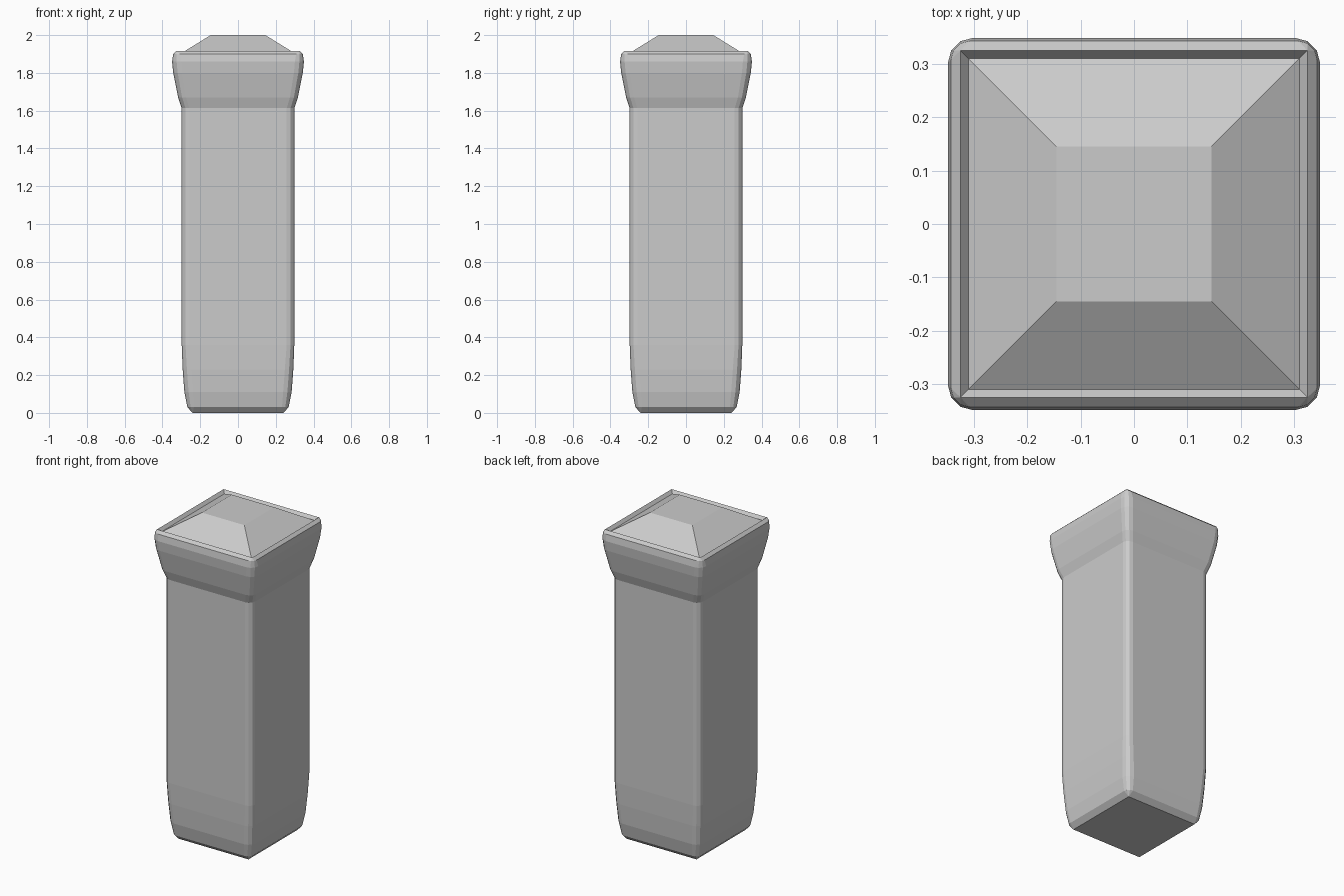
import bpy, bmesh, math

if "Cube" in bpy.data.objects:
    bpy.data.objects.remove(bpy.data.objects["Cube"])

SEGMENTS = 3  # facets per rounded corner


def rounded_square(bm, half, radius, z):
    """Ring of vertices for a square with rounded corners."""
    ring = []
    c = half - radius
    for k in range(4):
        sx, sy = [(1, 1), (-1, 1), (-1, -1), (1, -1)][k]
        for i in range(SEGMENTS + 1):
            a = math.pi / 2 * (k + i / SEGMENTS)
            ring.append(bm.verts.new((sx * c + radius * math.cos(a),
                                      sy * c + radius * math.sin(a), z)))
    return ring


def loft(name, profile):
    """Skin a stack of rounded squares (half width, corner radius, height)."""
    bm = bmesh.new()
    rings = [rounded_square(bm, *p) for p in profile]
    n = len(rings[0])
    for low, high in zip(rings, rings[1:]):
        for i in range(n):
            j = (i + 1) % n
            bm.faces.new((low[i], low[j], high[j], high[i]))
    bm.faces.new(rings[0][::-1])
    bm.faces.new(rings[-1])
    bmesh.ops.remove_doubles(bm, verts=bm.verts, dist=0.0005)
    bmesh.ops.recalc_face_normals(bm, faces=bm.faces)
    mesh = bpy.data.meshes.new(name)
    bm.to_mesh(mesh)
    bm.free()
    obj = bpy.data.objects.new(name, mesh)
    bpy.context.collection.objects.link(obj)
    return obj


loft("post", [
    # tapered foot
    (0.24, 0.0, 0.0),
    (0.268, 0.035, 0.03),
    (0.284, 0.045, 0.11),
    (0.293, 0.045, 0.23),
    (0.298, 0.04, 0.36),
    # straight shaft, then flared head
    (0.298, 0.04, 1.613),
    (0.317, 0.042, 1.67),
    (0.343, 0.047, 1.80),
    (0.349, 0.048, 1.86),
    (0.343, 0.035, 1.90),
    # rim, groove and flat-topped pyramid cap
    (0.325, 0.0, 1.917),
    (0.31, 0.0, 1.898),
    (0.145, 0.0, 2.0),
])
